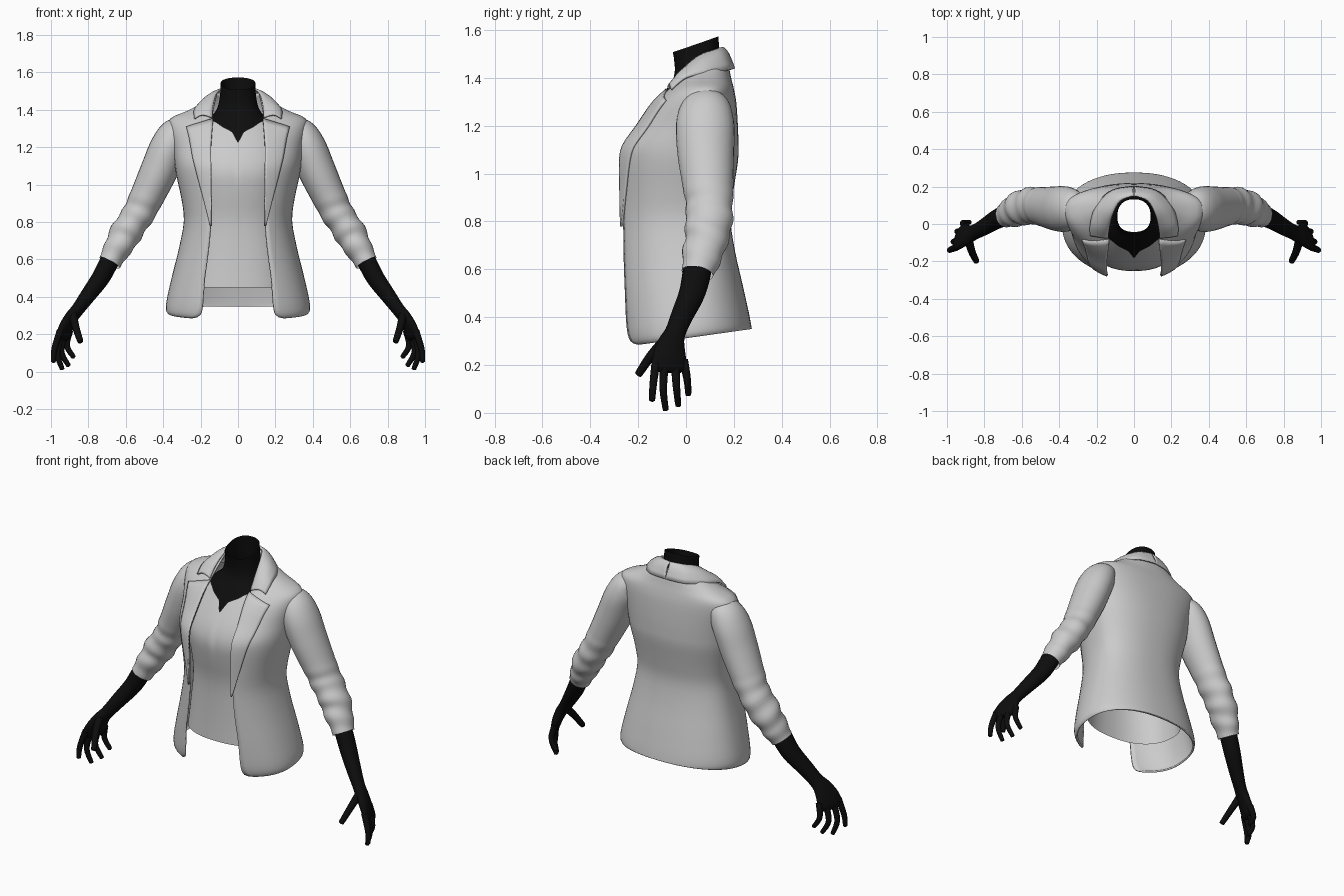
import bpy, bmesh, math
from mathutils import Vector

if "Cube" in bpy.data.objects:
    bpy.data.objects.remove(bpy.data.objects["Cube"])

def material(name, rgb):
    m = bpy.data.materials.new(name)
    m.diffuse_color = (*rgb, 1)
    m.use_nodes = True
    m.node_tree.nodes["Principled BSDF"].inputs["Base Color"].default_value = m.diffuse_color
    return m

CLOTH = material("light grey cloth", (0.6, 0.6, 0.6))
BLACK = material("black skin", (0.004, 0.004, 0.004))
EXP = 2.3  # superellipse exponent of the torso sections

def spline(rows, n):
    """Catmull-Rom through rows of numbers, n steps per span."""
    out = []
    for i in range(len(rows) - 1):
        p = [rows[max(0, min(len(rows) - 1, i + k))] for k in (-1, 0, 1, 2)]
        for s in range(n):
            t = s / n
            out.append(tuple(0.5 * (2 * b + (c - a) * t + (2 * a - 5 * b + 4 * c - d) * t * t
                                    + (3 * b - a - 3 * c + d) * t ** 3) for a, b, c, d in zip(*p)))
    return out + [tuple(rows[-1])]

def at(rows, z):
    """Linear lookup by the first column."""
    if z <= rows[0][0]:
        return rows[0]
    for a, b in zip(rows, rows[1:]):
        if z <= b[0]:
            t = (z - a[0]) / (b[0] - a[0])
            return tuple(p + (q - p) * t for p, q in zip(a, b))
    return rows[-1]

def grid(name, rows, mat, closed=False, caps=False, thick=0, mirror=False, angle=50):
    """Skin a list of equal-length point rows."""
    bm = bmesh.new()
    vs = [[bm.verts.new(p) for p in r] for r in rows]
    n = len(rows[0])
    for a, b in zip(vs, vs[1:]):
        for j in range(n if closed else n - 1):
            k = (j + 1) % n
            bm.faces.new((a[j], a[k], b[k], b[j]))
    if caps:
        bm.faces.new(vs[0])
        bm.faces.new(vs[-1])
    bmesh.ops.recalc_face_normals(bm, faces=bm.faces)
    me = bpy.data.meshes.new(name)
    bm.to_mesh(me)
    bm.free()
    me.materials.append(mat)
    ob = bpy.data.objects.new(name, me)
    bpy.context.collection.objects.link(ob)
    bpy.ops.object.select_all(action='DESELECT')
    bpy.context.view_layer.objects.active = ob
    ob.select_set(True)
    bpy.ops.object.shade_smooth_by_angle(angle=math.radians(angle))
    if thick:
        m = ob.modifiers.new("thickness", 'SOLIDIFY')
        m.thickness, m.offset = thick, -1
    if mirror:
        ob.modifiers.new("mirror", 'MIRROR')
    return ob

def section(row, t):
    """Point on a torso section; t = 0 is front, pi is back."""
    z, w, yf, yb, yc = row[:5]
    s, c = math.sin(t), math.cos(t)
    x = math.copysign(abs(s) ** (2 / EXP), s) * w
    y = yc - math.copysign(abs(c) ** (2 / EXP), c) * ((yc - yf) if c > 0 else (yb - yc))
    return Vector((x, y, z))

def tube(name, pts, mat, wide, n=16, steps=4, caps=True, fold=0):
    """Tube along x,y,z,wide radius,thin radius; optional slanted cloth folds."""
    pts = spline(pts, steps)
    rows = []
    for i, p in enumerate(pts):
        c = Vector(p[:3])
        d = (Vector(pts[min(i + 1, len(pts) - 1)][:3]) - Vector(pts[max(i - 1, 0)][:3])).normalized()
        thin = d.cross(Vector(wide)).normalized()
        wd = thin.cross(d)
        ring = []
        for k in range(n):
            a = math.tau * k / n
            amp = fold * min(1, max(0, (0.95 - c.z) / 0.12))
            f = 1 + amp * math.sin(c.z * 70 + 1.4 * math.sin(a + 1)) + amp * 0.5 * math.sin(c.z * 41 - 2 * a)
            ring.append(c + (wd * math.cos(a) * p[3] + thin * math.sin(a) * p[4]) * f)
        rows.append(ring)
    return grid(name, rows, mat, closed=True, caps=caps, mirror=True)

# jacket body: z, half width, front y, back y, widest y, opening half width
JACKET = spline([
    (.280, .375, -.245, .275, .01, .245), (.300, .385, -.262, .272, .01, .205),
    (.360, .380, -.275, .262, .01, .190), (.500, .350, -.285, .235, .01, .180),
    (.650, .315, -.290, .205, .01, .160), (.800, .290, -.292, .186, .01, .147),
    (.920, .302, -.292, .197, .01, .148), (1.05, .330, -.290, .217, .02, .150),
    (1.12, .340, -.275, .219, .03, .150), (1.20, .350, -.215, .217, .05, .150),
    (1.30, .370, -.140, .210, .07, .142), (1.355, .360, -.080, .200, .08, .138),
    (1.395, .270, -.040, .190, .08, .134), (1.44, .190, -.005, .180, .08, .126),
    (1.49, .140, .030, .165, .08, .115)], 3)
rows = []
for r in JACKET:
    t0 = math.asin(min(1, r[5] / r[1]) ** (EXP / 2))
    ring = [section(r, t0 + (math.tau - 2 * t0) * j / 56) for j in range(57)]
    fade = max(0, min(1, (.9 - r[0]) / .6))
    for p in ring:
        p.z += .14 * (p.y + .23) * fade  # hem dips towards the front
    rows.append(ring)
grid("jacket_body", rows, CLOTH, thick=.01)

def front_y(x, z):
    _, w, yf, _, yc, _ = at(JACKET, z)
    return yc - (yc - yf) * max(0, 1 - (x / w) ** EXP) ** (1 / EXP)

# lapels lie on the jacket front
LAPEL = [(.78, .150), (.90, .180), (1.03, .215), (1.15, .245), (1.25, .262), (1.34, .285)]
rows = []
for i in range(25):
    v, row = i / 24, []
    for j in range(9):
        u = j / 8
        z = .78 + (.575 - .045 * u) * v
        xi = at(JACKET, z)[5] - .004
        x = xi + (max(at(LAPEL, z)[1], xi + .004) - xi) * u
        row.append((x, front_y(x, z) - .012, z))
    rows.append(row)
grid("lapel", rows, CLOTH, thick=.01, mirror=True)

# collar: folded band from the lapel around the back of the neck
inner = spline([(.138, front_y(.138, 1.36) - .012, 1.36), (.132, -.025, 1.43), (.115, .05, 1.495),
                (.075, .125, 1.522), (0, .155, 1.53)], 5)
outer = spline([(.235, front_y(.235, 1.355) - .014, 1.355), (.235, .0, 1.405), (.205, .1, 1.425),
                (.12, .182, 1.435), (0, .205, 1.44)], 5)
rows = []
for a, b in zip(inner, outer):
    a, b = Vector(a), Vector(b)
    rows.append([a.lerp(b, u / 6) + Vector((.006, 0, .018)) * math.sin(math.pi * u / 6) for u in range(7)])
grid("collar", rows, CLOTH, thick=.01, mirror=True)

# shirt with a notched neckline
SHIRT = spline([(.40, .300, -.225, .215, .01), (.60, .275, -.215, .18, .01), (.80, .255, -.215, .165, .01),
                (.95, .265, -.240, .18, .01), (1.06, .285, -.252, .195, .02), (1.15, .29, -.225, .195, .03),
                (1.25, .27, -.165, .19, .05), (1.33, .23, -.110, .18, .07), (1.40, .18, -.06, .165, .08)], 3)
NECKLINE = [(0, 1.225), (.034, 1.285), (.09, 1.308), (.13, 1.33), (.25, 1.37)]
rows = []
for i in range(31):
    row = []
    for j in range(72):
        t = math.tau * j / 72
        p = section((0, .27, -.2, .2, .0), t)
        top = at(NECKLINE, abs(p.x))[1] if p.y < 0 else 1.37
        z = .45 + (top - .45) * i / 30
        row.append(section(at(SHIRT, z), t))
    rows.append(row)
grid("shirt", rows, CLOTH, closed=True)

# chest and open neck, cut on a slope at the top
NECK = spline([(1.15, .275, -.213, .18, .03), (1.25, .255, -.155, .175, .05), (1.33, .19, -.100, .16, .06),
               (1.385, .125, -.060, .15, .05), (1.44, .102, -.047, .142, .045),
               (1.50, .094, -.050, .138, .042), (1.54, .093, -.055, .136, .04)], 4)
rows = []
for r in NECK:
    ring = [section(r, math.tau * j / 48) for j in range(48)]
    for p in ring:
        p.z += .34 * (p.y - .04) * max(0, min(1, (r[0] - 1.38) / .16))
    rows.append(ring)
grid("chest_and_neck", rows, BLACK, closed=True, thick=.004)

# rolled-up sleeves
tube("sleeve", [(.27, .085, 1.315, .07, .045), (.325, .083, 1.275, .105, .088), (.37, .08, 1.20, .122, .100),
                (.42, .083, 1.08, .118, .100), (.48, .092, .95, .106, .092), (.53, .098, .85, .098, .085),
                (.60, .088, .74, .094, .083), (.65, .065, .65, .080, .072), (.688, .05, .583, .068, .060)],
     CLOTH, (0, 1, 0), n=28, steps=7, caps=False, fold=.045)

# forearm and palm
WIDE = (.4, -.92, 0)
tube("forearm_and_palm", [(.655, .055, .65, .055, .05), (.69, .045, .585, .060, .050), (.735, .025, .5, .055, .048),
                          (.80, -.015, .41, .047, .041), (.855, -.045, .335, .044, .034),
                          (.89, -.06, .29, .058, .032), (.92, -.068, .235, .074, .029),
                          (.935, -.07, .19, .074, .024), (.94, -.07, .17, .05, .012)], BLACK, WIDE, n=20)

# fingers
FINGERS = {
    "index_finger": [(.950, -.125, .22), (.982, -.137, .12), (.987, -.142, .05)],
    "middle_finger": [(.940, -.09, .21), (.965, -.095, .10), (.940, -.085, .012)],
    "ring_finger": [(.920, -.045, .21), (.945, -.04, .11), (.905, -.032, .03)],
    "little_finger": [(.900, -.01, .22), (.915, .005, .14), (.878, .010, .075)],
    "thumb": [(.885, -.08, .31), (.868, -.145, .24), (.842, -.200, .16)],
}
for name, path in FINGERS.items():
    a, b, c = (Vector(p) for p in path)
    d = (c - b).normalized()
    fat = 1.25 if name == "thumb" else 1
    pts = [(a, .019), (b, .016), (c - d * .008, .013), (c, .009), (c + d * .004, .002)]
    tube(name, [(*p, r * fat, r * fat) for p, r in pts], BLACK, WIDE, n=10)
